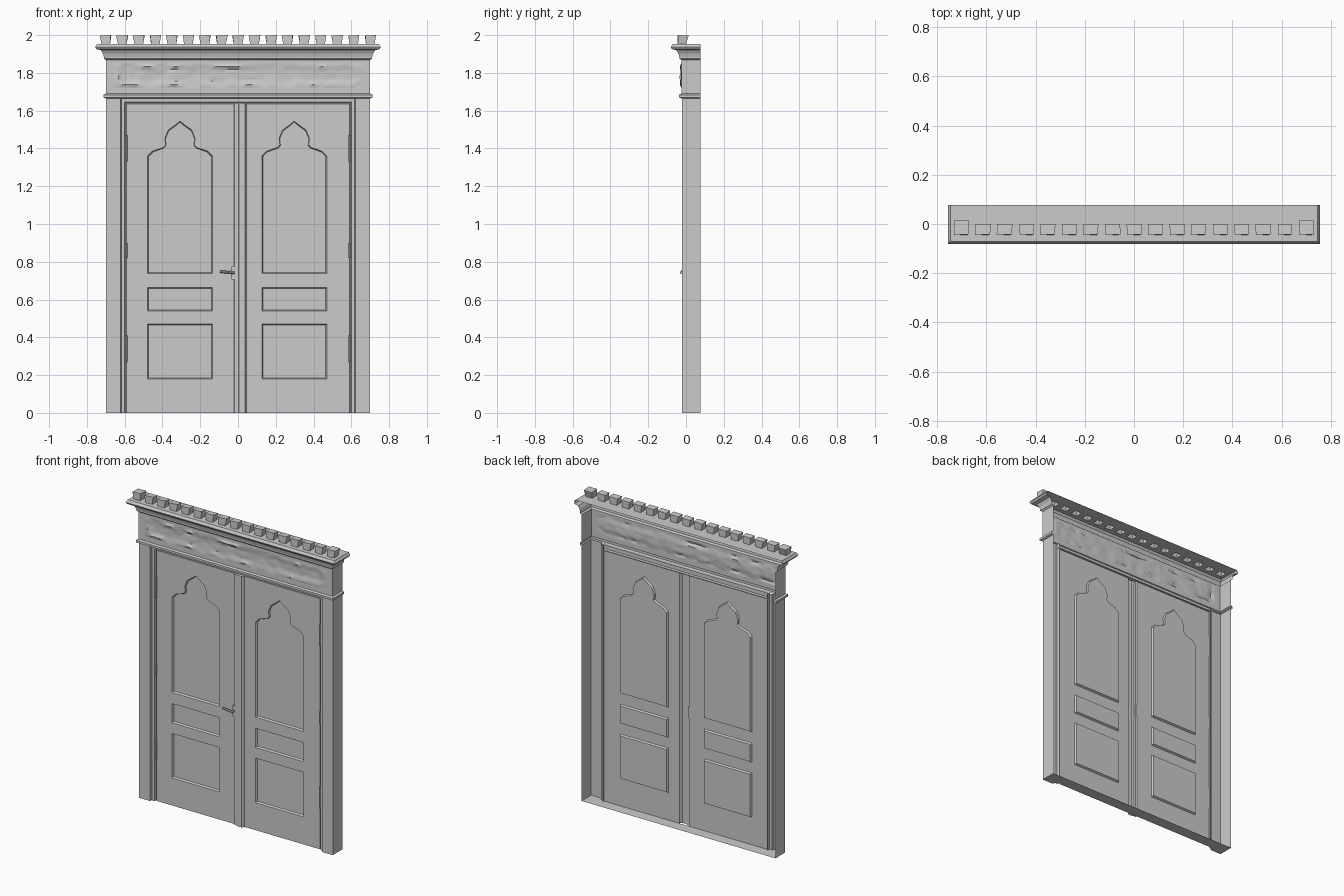
import bpy, bmesh, math, random
from mathutils import Vector
from mathutils.geometry import tessellate_polygon

if "Cube" in bpy.data.objects:
    bpy.data.objects.remove(bpy.data.objects["Cube"])

random.seed(4)
BACK = 0.077      # open rear edge of the shell
FRONT = -0.022    # pilaster face
DOOR = 0.002      # door leaf face


def finish(name, verts, faces, smooth=None):
    me = bpy.data.meshes.new(name)
    me.from_pydata([tuple(v) for v in verts], [], faces)
    ob = bpy.data.objects.new(name, me)
    bpy.context.collection.objects.link(ob)
    bm = bmesh.new()
    bm.from_mesh(me)
    bmesh.ops.remove_doubles(bm, verts=bm.verts, dist=0.0002)
    bmesh.ops.recalc_face_normals(bm, faces=bm.faces)
    # the shell is open at the back, so its visible skin must face forward
    if sum(f.normal.y * f.calc_area() for f in bm.faces) > 1e-5:
        bmesh.ops.reverse_faces(bm, faces=bm.faces)
    bm.to_mesh(me)
    bm.free()
    if smooth:
        bpy.ops.object.select_all(action='DESELECT')
        ob.select_set(True)
        bpy.context.view_layer.objects.active = ob
        bpy.ops.object.shade_smooth_by_angle(angle=math.radians(smooth))
    return ob


def rect(x0, x1, z0, z1):
    return [(x0, z0), (x1, z0), (x1, z1), (x0, z1)]


def sheet(name, outer, holes, y, depth=0.0, slope=0.006):
    """Flat front sheet with openings; depth closes each with a sunk panel."""
    loops = [[Vector((x, z, 0)) for x, z in l] for l in [outer] + holes]
    verts = [(v.x, y, v.y) for l in loops for v in l]
    faces = [tuple(t) for t in tessellate_polygon(loops)]
    start = len(outer)
    for hole in holes if depth else []:
        n = len(hole)
        cx = sum(p[0] for p in hole) / n
        cz = (min(p[1] for p in hole) + max(p[1] for p in hole)) / 2
        hw = max(abs(p[0] - cx) for p in hole)
        hh = max(abs(p[1] - cz) for p in hole)
        base = len(verts)
        verts += [(cx + (x - cx) * (1 - slope / hw), y + depth,
                   cz + (z - cz) * (1 - slope / hh)) for x, z in hole]
        faces += [(start + i, start + (i + 1) % n, base + (i + 1) % n, base + i)
                  for i in range(n)]
        inner = [[Vector((v[0], v[2], 0)) for v in verts[base:]]]
        faces += [tuple(base + i for i in t) for t in tessellate_polygon(inner)]
        start += n
    return finish(name, verts, faces)


def box(name, x0, x1, y0, y1, z0, z1):
    v = [(x, y, z) for x in (x0, x1) for y in (y0, y1) for z in (z0, z1)]
    f = [(0, 1, 3, 2), (4, 6, 7, 5), (0, 4, 5, 1), (2, 3, 7, 6), (0, 2, 6, 4), (1, 5, 7, 3)]
    return finish(name, v, f)


def rod(name, a, b, r):
    a, b = Vector(a), Vector(b)
    bpy.ops.mesh.primitive_cylinder_add(vertices=10, radius=r, depth=(b - a).length,
                                        location=(a + b) / 2)
    ob = bpy.context.object
    ob.name = name
    ob.rotation_euler = (b - a).to_track_quat('Z', 'Y').to_euler()
    bpy.ops.object.shade_smooth_by_angle()


# jambs: plan outline of side wall, pilaster and rebate, raised to the header
plan = [(0.70, BACK), (0.70, FRONT), (0.622, FRONT), (0.618, -0.006),
        (0.600, -0.006), (0.597, 0.010), (0.592, 0.010), (0.590, DOOR)]
for side, s in (("left", -1), ("right", 1)):
    n = len(plan)
    v = [(s * x, y, z) for z in (0, 1.67) for x, y in plan]
    finish(side + "_jamb", v, [(i, i + 1, n + i + 1, n + i) for i in range(n - 1)])

# bottom plate
outline = [(x, y, 0) for x, y in plan] + [(-x, y, 0) for x, y in reversed(plan)]
finish("bottom_plate", outline, [tuple(range(len(outline)))])

# lintel strip over the doors, returning to the header and door face
prof = [(-0.025, 1.67), (-0.006, 1.67), (-0.006, 1.645), (0.010, 1.643),
        (0.010, 1.638), (DOOR, 1.636)]
finish("lintel", [(x, y, z) for x in (-0.60, 0.60) for y, z in prof],
       [(i, i + 1, i + 7, i + 6) for i in range(5)])

# door leaves with pointed upper panel and two lower panels
arch = [(0.172, 0.738), (0.172, 1.36), (0.148, 1.385), (0.090, 1.405), (0.076, 1.418),
        (0.080, 1.455), (0.062, 1.498), (0.028, 1.522)]
for side, c, x0, x1 in (("left", -0.307, -0.59, -0.022), ("right", 0.298, 0.046, 0.59)):
    upper = ([(c + x, z) for x, z in arch] + [(c, 1.545)]
             + [(c - x, z) for x, z in reversed(arch)])
    holes = [upper, rect(c - 0.172, c + 0.172, 0.54, 0.665),
             rect(c - 0.172, c + 0.172, 0.18, 0.47)]
    sheet(side + "_door", rect(x0, x1, 0, 1.636), holes, DOOR, 0.012)

# meeting strip between the leaves
strip = [(-0.022, DOOR), (-0.018, -0.008), (0.002, -0.008), (0.006, -0.014),
         (0.036, -0.014), (0.042, -0.006), (0.046, DOOR)]
finish("meeting_strip", [(x, y, z) for z in (0.0, 1.638) for x, y in strip],
       [(i, i + 1, i + 8, i + 7) for i in range(6)] + [tuple(range(7, 14))])

# handle and hinges
box("handle_plate", -0.034, -0.016, -0.010, 0.002, 0.705, 0.775)
rod("handle_spindle", (-0.025, 0.0, 0.745), (-0.025, -0.026, 0.745), 0.007)
rod("handle_lever", (-0.018, -0.024, 0.742), (-0.095, -0.022, 0.748), 0.007)
for s in (-1, 1):
    for z, h in ((1.40, 0.14), (0.86, 0.08), (0.34, 0.14)):
        rod("hinge", (s * 0.592, -0.002, z - h / 2), (s * 0.592, -0.002, z + h / 2), 0.006)

# header: moulding profile (outset, height) swept round front and sides
prof = [(0, 1.665), (0.012, 1.670), (0.012, 1.684), (0, 1.690), (0, 1.868), (0.010, 1.876),
        (0.010, 1.884), (0.015, 1.902), (0.026, 1.920), (0.050, 1.926),
        (0.056, 1.937), (0.046, 1.953)]
v, f = [], []
for i, (o, z) in enumerate(prof):
    v += [(-0.70 - o, BACK, z), (-0.70 - o, -0.025 - o, z),
          (0.70 + o, -0.025 - o, z), (0.70 + o, BACK, z)]
    if i:
        b = 4 * i
        for k in range(3):
            if not (i == 4 and k == 1):     # frieze front is a separate sheet
                f.append((b - 4 + k, b - 3 + k, b + k + 1, b + k))
finish("header_moulding", v, f)

# frieze with rough carved band
FX, FZ0, FZ1, NX, NZ = 0.655, 1.722, 1.850, 56, 8
sheet("frieze", rect(-0.70, 0.70, 1.69, 1.868), [rect(-FX, FX, FZ0, FZ1)], -0.025)
v = []
for j in range(NZ + 1):
    for i in range(NX + 1):
        edge = i in (0, NX) or j in (0, NZ)
        rim = i in (1, NX - 1) or j in (1, NZ - 1)
        y = -0.025 if edge else random.uniform(-0.034, -0.020) if rim \
            else random.uniform(-0.024, -0.017)
        v.append((-FX + 2 * FX * i / NX, y, FZ0 + (FZ1 - FZ0) * j / NZ))
w = NX + 1
finish("frieze_carving", v, [(j * w + i, j * w + i + 1, (j + 1) * w + i + 1, (j + 1) * w + i)
                             for j in range(NZ) for i in range(NX)], 40)

# cornice top: flat strip with hollow crenels rising from it
xs, TOP = [-0.746], 1.953
for k in range(17):
    c = -0.70 + k * 0.0875
    xs += [c - 0.023, c + 0.023]
xs.append(0.746)
ys = [-0.071, -0.044, 0.000, BACK]
v, f = [], []


def quad(pts):
    f.append(tuple(range(len(v), len(v) + 4)))
    v.extend(pts)


for i in range(len(xs) - 1):
    for j in range(3):
        x0, x1, y0, y1 = xs[i], xs[i + 1], ys[j], ys[j + 1]
        low = [(x0, y0, TOP), (x1, y0, TOP), (x1, y1, TOP), (x0, y1, TOP)]
        if i % 2 == 1 and j == 1:
            g = 0.005 + random.uniform(0, 0.003)
            end = 0.014 if i in (1, len(xs) - 3) else 0
            d = random.uniform(-0.003, 0.003)
            high = [(x0 - g + d, y0 - 0.001, 1.998), (x1 + g + d, y0 + 0.002, 2.0),
                    (x1 + g, y1 + end, 1.998), (x0 - g, y1 + end, 1.997)]
            quad(high)
            for k in range(4):
                m = (k + 1) % 4
                quad([low[k], low[m], high[m], high[k]])
        else:
            quad(low)
crown = finish("crenellated_cornice", v, f)
